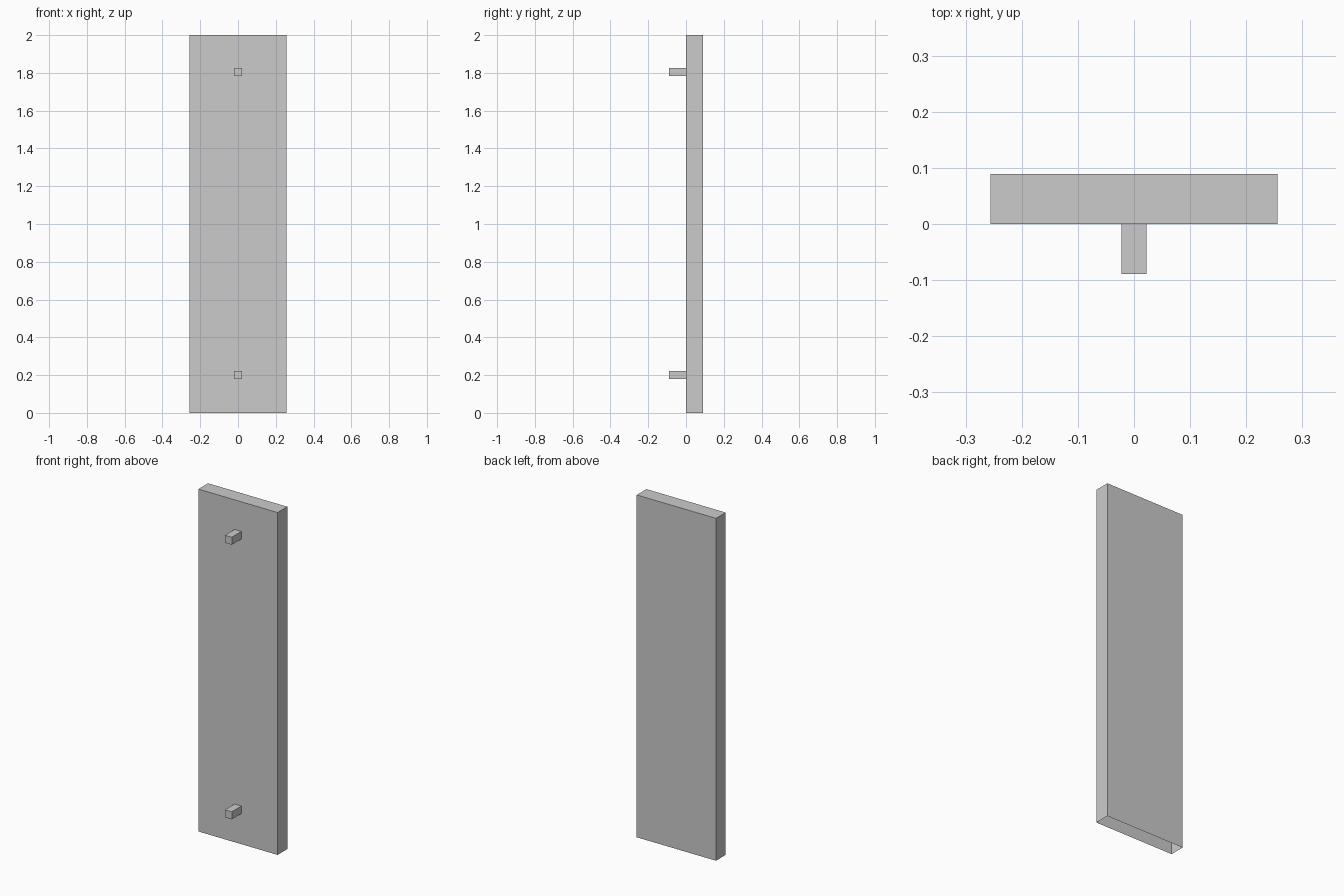
import bpy, bmesh
from mathutils import Vector

if "Cube" in bpy.data.objects:
    bpy.data.objects.remove(bpy.data.objects["Cube"])


def open_box(name, lo, hi, open_dir):
    """Box between two corners, with the face pointing along open_dir removed."""
    lo, hi = Vector(lo), Vector(hi)
    bm = bmesh.new()
    bmesh.ops.create_cube(bm, size=1)
    bmesh.ops.scale(bm, vec=hi - lo, verts=bm.verts)
    bmesh.ops.translate(bm, vec=(lo + hi) / 2, verts=bm.verts)
    bm.normal_update()
    gone = [f for f in bm.faces if f.normal.dot(Vector(open_dir)) > 0.9]
    bmesh.ops.delete(bm, geom=gone, context='FACES')
    mesh = bpy.data.meshes.new(name)
    bm.to_mesh(mesh)
    bm.free()
    obj = bpy.data.objects.new(name, mesh)
    bpy.context.collection.objects.link(obj)
    return obj


# Tall slab, hollow and open at the bottom
open_box("panel", (-0.256, 0, 0), (0.256, 0.089, 2), (0, 0, -1))

# Two mounting pegs on the front, open where they meet the slab
for name, z in (("lower_peg", 0.201), ("upper_peg", 1.805)):
    open_box(name, (-0.022, -0.089, z - 0.022), (0.022, 0, z + 0.022), (0, 1, 0))
